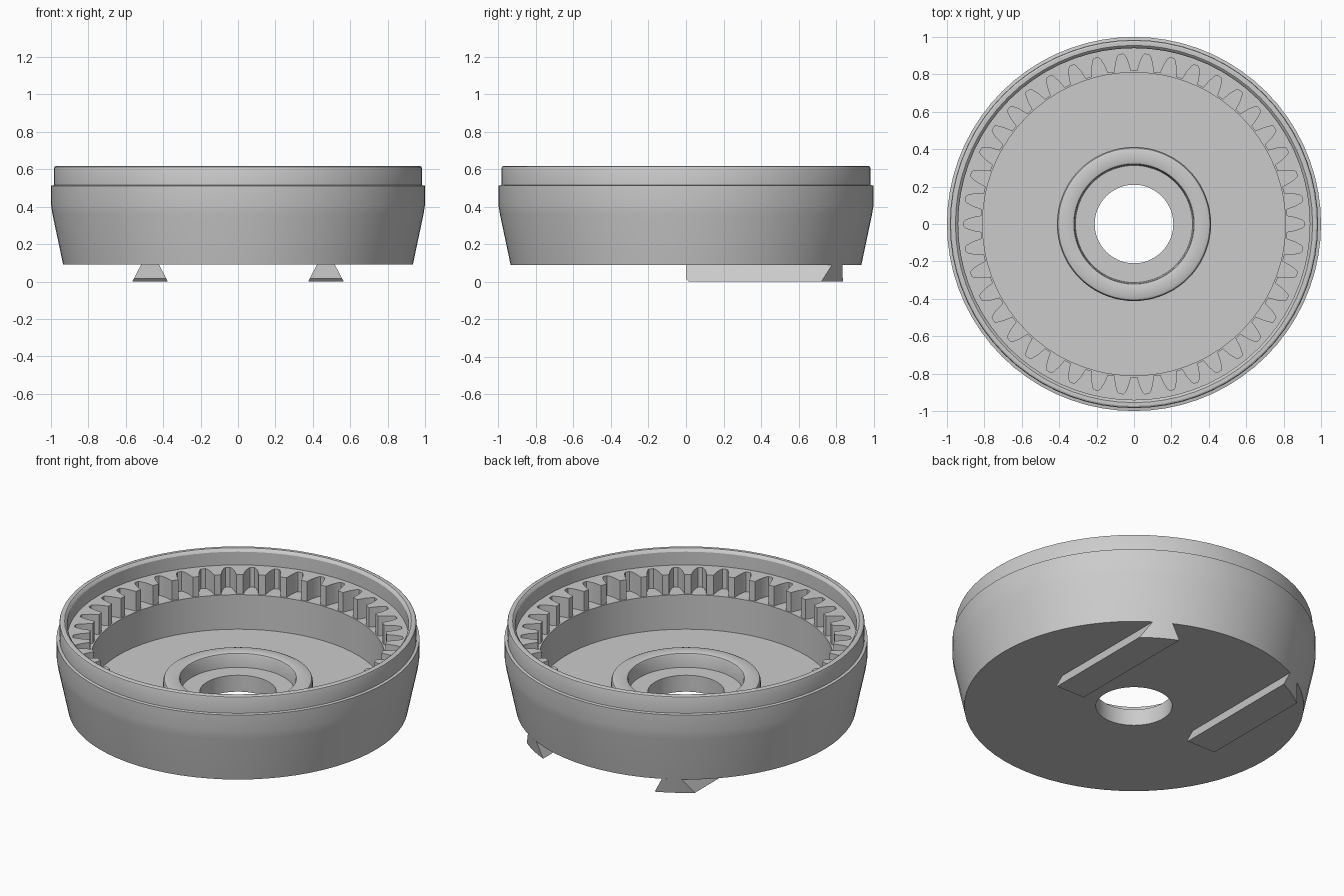
import bpy
import bmesh
from math import sin, cos, pi, radians, sqrt

cube = bpy.data.objects.get("Cube")
if cube:
    bpy.data.objects.remove(cube, do_unlink=True)

grey = bpy.data.materials.new("plain grey")
grey.use_nodes = True
colour = (0.6, 0.6, 0.6, 1)
grey.diffuse_color = colour
grey.node_tree.nodes["Principled BSDF"].inputs["Base Color"].default_value = colour


def finish(bm, name):
    bmesh.ops.recalc_face_normals(bm, faces=bm.faces)
    mesh = bpy.data.meshes.new(name)
    bm.to_mesh(mesh)
    bm.free()
    mesh.materials.append(grey)
    obj = bpy.data.objects.new(name, mesh)
    bpy.context.collection.objects.link(obj)
    bpy.ops.object.select_all(action="DESELECT")
    obj.select_set(True)
    bpy.context.view_layer.objects.active = obj
    bpy.ops.object.shade_smooth_by_angle(angle=radians(25))
    return obj


def bridge(bm, loops, close):
    """Join equal rings of vertices, optionally last to first."""
    n = len(loops[0])
    for i in range(len(loops) if close else len(loops) - 1):
        a, b = loops[i], loops[(i + 1) % len(loops)]
        for j in range(n):
            k = (j + 1) % n
            bm.faces.new((a[j], a[k], b[k], b[j]))


def lathe(name, profile, segments=72):
    bm = bmesh.new()
    angles = [2 * pi * i / segments for i in range(segments)]
    loops = [[bm.verts.new((r * cos(a), r * sin(a), z)) for a in angles]
             for r, z in profile]
    bridge(bm, loops, True)
    return finish(bm, name)


# Cup-shaped housing with stepped rim, gear seat, hub boss and centre hole
BASE, FLOOR, SEAT, GEAR_TOP = 0.09, 0.19, 0.40, 0.52
lathe("housing", [
    (0.21, BASE), (0.935, BASE), (0.992, 0.36), (1.0, 0.41), (1.0, 0.512),
    (0.984, 0.515), (0.984, 0.605), (0.981, 0.613), (0.973, 0.617),
    (0.955, 0.617), (0.947, 0.611), (0.94, 0.6), (0.94, SEAT),
    (0.81, SEAT), (0.81, FLOOR), (0.412, FLOOR), (0.412, 0.255),
    (0.406, 0.269), (0.392, 0.275), (0.332, 0.275), (0.322, 0.271),
    (0.318, 0.262), (0.313, FLOOR), (0.21, FLOOR)])

# Internal gear ring: each tooth narrows toward the centre
TEETH, TIP, ROOT = 42, 0.818, 0.91
pitch = 2 * pi / TEETH
outline = [(-0.34, ROOT - 0.012), (-0.24, 0.865), (-0.15, TIP),
           (0.15, TIP), (0.24, 0.865), (0.34, ROOT - 0.012),
           (0.41, ROOT), (0.59, ROOT)]
bm = bmesh.new()
points = [(pi / 2 + (t + f) * pitch, r) for t in range(TEETH) for f, r in outline]


def ring(z, outer):
    return [bm.verts.new(((outer or r) * cos(a), (outer or r) * sin(a), z))
            for a, r in points]


bridge(bm, [ring(GEAR_TOP, None), ring(GEAR_TOP, 0.95),
            ring(SEAT - 0.01, 0.95), ring(SEAT - 0.01, None)], True)
finish(bm, "gear_ring")


# Dovetail rails under the base, back ends trimmed to the housing's taper
def rail(name, centre):
    bm = bmesh.new()
    steps, bevel = 8, 0.015

    def row(z, front):
        half = 0.095 - 0.047 * z / BASE
        radius = 0.916 + 0.21 * z
        xs = [centre + half * (2 * i / steps - 1) for i in range(steps + 1)]
        near = [bm.verts.new((x, front, z)) for x in xs]
        far = [bm.verts.new((x, sqrt(radius ** 2 - x * x), z)) for x in xs]
        return near + far[::-1]

    loops = [row(0, bevel), row(bevel, 0), row(BASE + 0.002, 0)]
    bridge(bm, loops, False)
    bm.faces.new(loops[0])
    bm.faces.new(loops[-1])
    return finish(bm, name)


rail("left_rail", 0.47)
rail("right_rail", -0.47)
